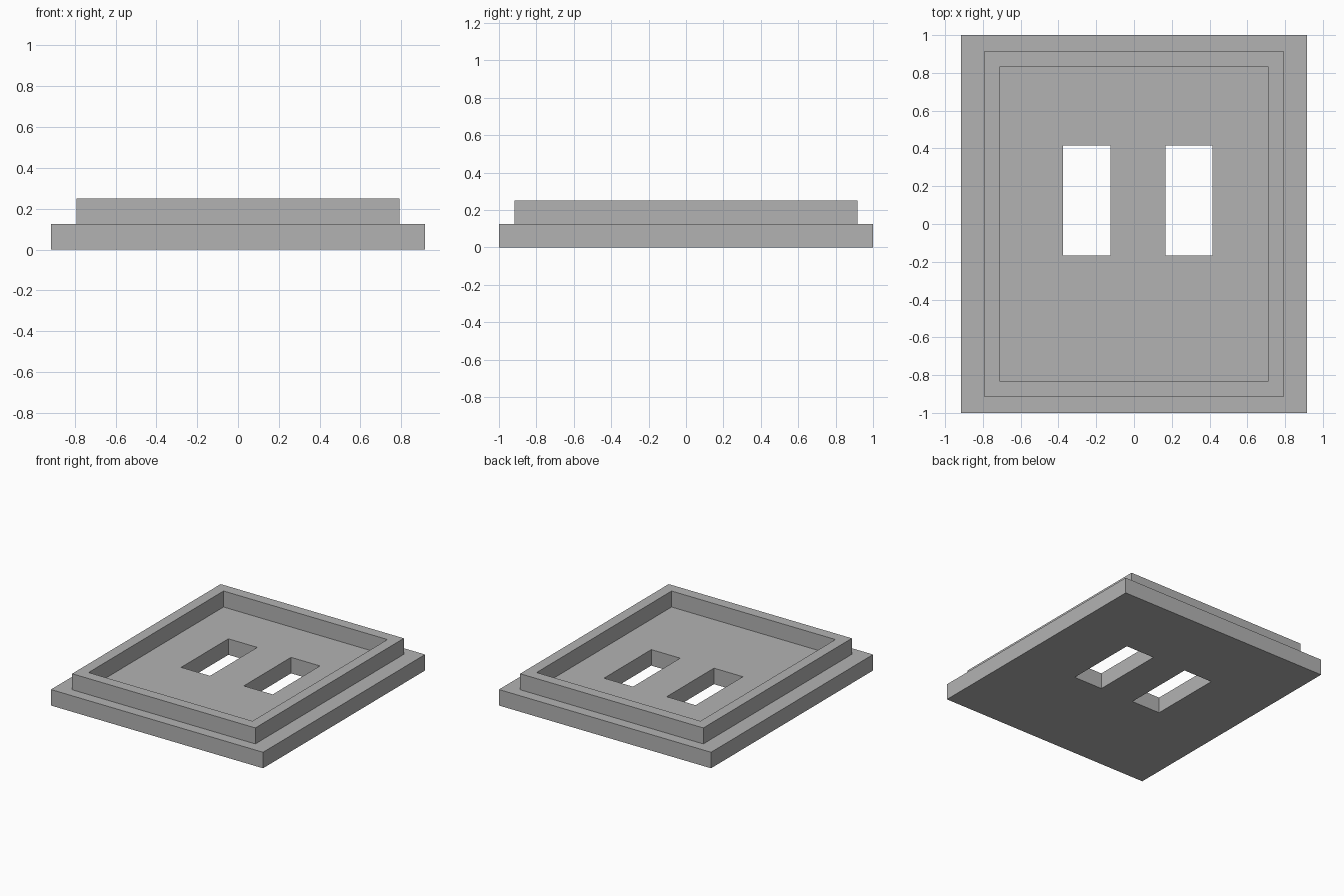
import bpy

cube = bpy.data.objects.get("Cube")
if cube:
    bpy.data.objects.remove(cube, do_unlink=True)

U = 1 / 24  # design module: the plate is 48 modules long

grey = bpy.data.materials.new("mid grey")
grey.use_nodes = True
colour = (0.45, 0.45, 0.45, 1)
grey.diffuse_color = colour
grey.node_tree.nodes["Principled BSDF"].inputs["Base Color"].default_value = colour


def block(name, x, y, z):
    """Box between (low, high) module limits on each axis."""
    limits = (x, y, z)
    bpy.ops.mesh.primitive_cube_add(size=1)
    ob = bpy.context.object
    ob.name = ob.data.name = name
    for v in ob.data.vertices:
        v.co = [U * (lo if c < 0 else hi) for c, (lo, hi) in zip(v.co, limits)]
    ob.data.materials.append(grey)
    return ob


def combine(target, tool, operation):
    """Boolean the tool into the target, then discard the tool."""
    tool.hide_render = True
    mod = target.modifiers.new(tool.name, 'BOOLEAN')
    mod.operation = operation
    mod.solver = 'EXACT'
    mod.object = tool
    bpy.context.view_layer.objects.active = target
    bpy.ops.object.modifier_apply(modifier=mod.name)
    bpy.data.objects.remove(tool, do_unlink=True)


# Base plate with a raised, stepped-in block
plate = block("rimmed_plate", (-22, 22), (-24, 24), (0, 3))
combine(plate, block("rim", (-19, 19), (-22, 22), (1, 6)), 'UNION')

# Hollow the block down to the plate surface, leaving the rim
combine(plate, block("recess", (-17, 17), (-20, 20), (3, 8)), 'DIFFERENCE')

# Two rectangular slots through the floor, slightly off centre
for name, x in (("right_slot", (-9, -3)), ("left_slot", (4, 10))):
    combine(plate, block(name, x, (-4, 10), (-2, 8)), 'DIFFERENCE')
